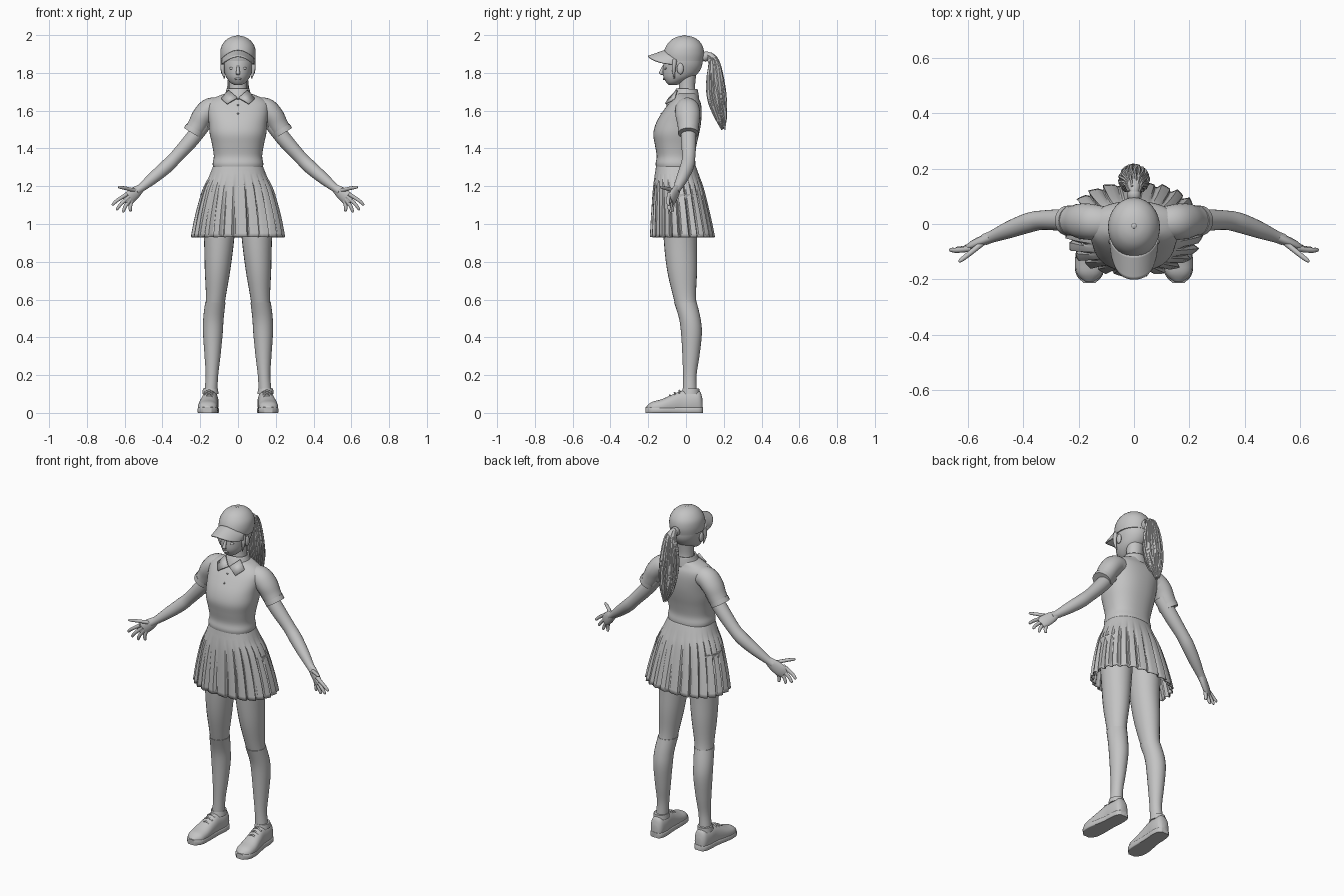
import bpy, bmesh, math, random
from mathutils import Vector, Matrix

if "Cube" in bpy.data.objects:
    bpy.data.objects.remove(bpy.data.objects["Cube"])
random.seed(4)

grey = bpy.data.materials.new("neutral_grey")
grey.use_nodes = True
grey.diffuse_color = (0.55, 0.55, 0.55, 1)
grey.node_tree.nodes["Principled BSDF"].inputs["Base Color"].default_value = grey.diffuse_color
X, Y, Z = Vector((1, 0, 0)), Vector((0, 1, 0)), Vector((0, 0, 1))


def finish(name, bm, mirror=False, shell=0, angle=50):
    """Turn a bmesh into a shaded object, optionally mirrored or thickened."""
    bmesh.ops.recalc_face_normals(bm, faces=bm.faces)
    me = bpy.data.meshes.new(name)
    bm.to_mesh(me)
    bm.free()
    me.materials.append(grey)
    me.shade_smooth()
    me.set_sharp_from_angle(angle=math.radians(angle))
    ob = bpy.data.objects.new(name, me)
    bpy.context.collection.objects.link(ob)
    if shell:
        mod = ob.modifiers.new("thickness", 'SOLIDIFY')
        mod.thickness, mod.offset = shell, 0
    if mirror:
        ob.modifiers.new("mirror", 'MIRROR').use_clip = False
    return ob


def spline(rows, sub=4):
    """Catmull-Rom through rows of numbers."""
    rows = [rows[0]] + list(rows) + [rows[-1]]
    out = []
    for a, b, c, d in zip(rows, rows[1:], rows[2:], rows[3:]):
        for i in range(sub):
            t = i / sub
            out.append([q + t / 2 * (r - p + t * (2 * p - 5 * q + 4 * r - s + t * (3 * (q - r) + s - p)))
                        for p, q, r, s in zip(a, b, c, d)])
    return out + [list(rows[-1])]


def sweep(name, rows, side=X, fixed=None, seg=24, power=2, cap=True, sub=4,
          floor=None, pleat=None, **kw):
    """Skin elliptical rings given as (x, y, z, half_side, half_other)."""
    rows = spline(rows, sub)
    bm, rings = bmesh.new(), []
    for i, (x, y, z, ra, rb) in enumerate(rows):
        ahead, behind = rows[min(i + 1, len(rows) - 1)], rows[max(i - 1, 0)]
        t = fixed or (Vector(ahead[:3]) - Vector(behind[:3])).normalized()
        a = (side - t * side.dot(t)).normalized()
        b = t.cross(a)
        ring = []
        for k in range(seg):
            ang = math.tau * k / seg
            c, s = math.cos(ang), math.sin(ang)
            c = math.copysign(abs(c) ** (2 / power), c)
            s = math.copysign(abs(s) ** (2 / power), s)
            f = 1 + pleat(k, i / (len(rows) - 1)) if pleat else 1
            co = Vector((x, y, z)) + (a * ra * c + b * rb * s) * f
            if floor is not None:
                co.z = max(co.z, floor)
            ring.append(bm.verts.new(co))
        rings.append(ring)
    for lo, hi in zip(rings, rings[1:]):
        for k in range(seg):
            n = (k + 1) % seg
            bm.faces.new((lo[k], lo[n], hi[n], hi[k]))
    if cap:
        bm.faces.new(rings[0])
        bm.faces.new(rings[-1])
    return finish(name, bm, **kw)


def stack(name, rows, **kw):
    """Horizontal rings given as (z, half_width, front_y, back_y)."""
    return sweep(name, [(0, (f + b) / 2, z, w, (b - f) / 2) for z, w, f, b in rows], fixed=Z, **kw)


def tube(name, rows, **kw):
    """Round tube given as (x, y, z, radius)."""
    return sweep(name, [(*r, r[-1]) for r in rows], **kw)


def ball(name, at, size, **kw):
    bm = bmesh.new()
    bmesh.ops.create_uvsphere(bm, u_segments=16, v_segments=10, radius=1,
                              matrix=Matrix.Translation(at) @ Matrix.Diagonal((*size, 1)))
    return finish(name, bm, **kw)


# Head, neck and face
stack("head", [(1.735, .018, -.09, -.05), (1.75, .042, -.105, -.015), (1.78, .064, -.12, .045),
               (1.82, .077, -.122, .078), (1.86, .084, -.118, .088), (1.92, .084, -.108, .085)], seg=32)
stack("neck", [(1.63, .06, -.05, .055), (1.69, .05, -.042, .052), (1.73, .047, -.038, .048),
               (1.8, .05, -.04, .055)])
sweep("nose", [(0, -.116, 1.84, .006, .008), (0, -.128, 1.812, .009, .01), (0, -.133, 1.797, .011, .009),
               (0, -.122, 1.788, .008, .005)], fixed=-Z, seg=12)
ball("lips", (0, -.116, 1.768), (.018, .007, .006))
ball("eyes", (.032, -.107, 1.824), (.015, .008, .007), mirror=True)
ball("ears", (.082, -.03, 1.822), (.01, .018, .03), mirror=True)
tube("side_hair", [(.078, -.06, 1.87, .014), (.082, -.065, 1.82, .01), (.072, -.062, 1.77, .003)],
     seg=10, mirror=True)

# Cap with curved brim
stack("cap_crown", [(1.862, .09, -.117, .09), (1.9, .094, -.12, .096), (1.94, .088, -.106, .089),
                    (1.972, .066, -.081, .066), (1.99, .038, -.05, .036), (1.997, .008, -.018, .004)], seg=40)
ball("cap_button", (0, -.007, 1.995), (.01, .01, .005))
bm = bmesh.new()
bmesh.ops.create_grid(bm, x_segments=24, y_segments=8, size=1)
for v in bm.verts:
    u, w = v.co.x, (v.co.y + 1) / 2
    root = -.012 - .1 * math.sqrt(1 - (.9 * u) ** 2)
    v.co = (.086 * u, root - w * .088 * math.sqrt(max(0, 1 - u ** 4)), 1.917 - .03 * w - .045 * u * u)
finish("cap_brim", bm, shell=.008)

# Ponytail: a core wrapped in loose strands
tail = [(0, .08, 1.872, .016, .016), (0, .118, 1.893, .018, .018), (0, .147, 1.86, .03, .024),
        (0, .154, 1.77, .046, .04), (0, .163, 1.67, .05, .046), (0, .18, 1.58, .036, .032),
        (0, .197, 1.51, .01, .01)]
sweep("ponytail_core", tail, seg=20)
tube("hair_tie", [(0, .088, 1.876, .022), (0, .105, 1.888, .025), (0, .118, 1.89, .022)])
for i in range(22):
    ang = math.tau * i / 22
    path = []
    for x, y, z, ra, rb in tail[1:]:
        a = ang + random.uniform(-.12, .12)
        path.append((x + ra * math.cos(a), y + rb * math.sin(a), z + random.uniform(-.012, .012),
                     .003 + ra * .1))
    path[-1] = (*path[-1][:3], .002)
    tube("ponytail_strand", path, seg=6)

# Shirt with sleeves, collar and buttons
stack("shirt", [(1.295, .13, -.156, .05), (1.32, .134, -.161, .051), (1.36, .128, -.155, .046),
                (1.42, .137, -.165, .056), (1.48, .15, -.173, .07), (1.54, .155, -.156, .08),
                (1.6, .163, -.12, .083), (1.64, .16, -.09, .078), (1.668, .125, -.068, .066),
                (1.69, .07, -.055, .058), (1.698, .04, -.04, .05)], seg=48, power=2.3)
sweep("sleeves", [(.09, .005, 1.61, .055, .055), (.145, .007, 1.608, .064, .06), (.185, .01, 1.572, .065, .057),
                  (.212, .012, 1.525, .057, .053), (.238, .012, 1.483, .053, .05)], side=Y, mirror=True)
tube("sleeve_cuffs", [(.226, .012, 1.503, .0545), (.24, .012, 1.48, .0545)], side=Y, sub=1, mirror=True)
stack("collar_band", [(1.66, .078, -.073, .066), (1.69, .064, -.062, .062), (1.715, .056, -.048, .057)],
      seg=32, cap=False, shell=.008)
bm = bmesh.new()
bm.faces.new([bm.verts.new(p) for p in ((.004, -.088, 1.668), (.05, -.048, 1.708),
                                        (.088, -.062, 1.662), (.058, -.108, 1.636))])
finish("collar_wings", bm, shell=.009, mirror=True)
for z, y in ((1.63, -.1), (1.585, -.131)):
    ball("shirt_button", (0, y, z), (.005, .004, .005))

# Pleated skirt
PLEAT = (.0, .25, .5, .75, 1, -1, -1.2)


def fold(k, t):
    return .042 * (PLEAT[k % len(PLEAT)] - .6) * min(1, max(0, t * 1.4 - .2))


stack("skirt", [(1.312, .127, -.154, .047), (1.25, .152, -.165, .07), (1.18, .186, -.173, .094),
                (1.05, .222, -.181, .125), (.93, .245, -.187, .15)],
      seg=24 * len(PLEAT), power=2.25, cap=False, pleat=fold, shell=.005, angle=30)
stack("waistband", [(1.265, .148, -.165, .066), (1.31, .13, -.158, .05)], seg=48, power=2.25, sub=1)

# Arms and hands
tube("arms", [(.18, .012, 1.53, .04), (.25, .014, 1.442, .04), (.33, .014, 1.353, .035), (.38, .005, 1.303, .036),
              (.45, -.02, 1.243, .031), (.512, -.045, 1.192, .022), (.54, -.056, 1.172, .021)],
     side=Y, mirror=True)
across = Vector((.5, -.3, .8))
sweep("palms", [(.515, -.046, 1.19, .022, .019), (.545, -.058, 1.165, .033, .018),
                (.577, -.072, 1.138, .036, .016), (.598, -.082, 1.12, .03, .011)],
      side=across, seg=16, mirror=True)
fingers = {"index": ((.605, -.09, 1.146), (.668, -.094, 1.1)), "middle": ((.592, -.083, 1.13), (.645, -.09, 1.074)),
           "ring": ((.579, -.076, 1.117), (.61, -.082, 1.062)), "little": ((.565, -.068, 1.11), (.57, -.07, 1.066)),
           "thumb": ((.55, -.07, 1.178), (.634, -.137, 1.196))}
for finger, (root, tip) in fingers.items():
    root, tip = Vector(root), Vector(tip)
    start, mid = root.lerp(tip, -.3), root.lerp(tip, .5) + Vector((.003, -.003, .002))
    tube(finger + "_fingers", [(*start, .011), (*mid, .0095), (*root.lerp(tip, .9), .0075), (*tip, .003)],
         side=across, seg=10, mirror=True)

# Legs with knee socks
sweep("legs", [(.1, -.03, 1.16, .1, .1), (.1, -.03, .93, .081, .089), (.108, -.021, .76, .068, .08),
               (.117, -.008, .62, .053, .061), (.125, .008, .54, .05, .055), (.13, .02, .5, .05, .055)],
      fixed=Z, mirror=True)
sweep("socks", [(.12, -.003, .585, .054, .06), (.13, .02, .5, .054, .057), (.133, .029, .42, .052, .055),
                (.135, .026, .3, .042, .045), (.138, .02, .2, .033, .036), (.143, .02, .12, .034, .037),
                (.148, .02, .04, .034, .04)], fixed=Z, mirror=True)

# Shoes: rows of (y, centre_x, half_width, height), heel to toe
shoe = [(.088, .146, .02, .07), (.072, .146, .037, .116), (.03, .147, .044, .118), (-.02, .15, .043, .118),
        (-.07, .155, .047, .098), (-.13, .16, .052, .072), (-.18, .161, .046, .058), (-.21, .161, .018, .035)]
sweep("shoes", [(x, y, h * .45, w, h * .55) for y, x, w, h in shoe],
      fixed=-Y, power=2.3, floor=.004, mirror=True)
sweep("shoe_soles", [(x, y * 1.02, .013, w + .002, .018) for y, x, w, h in shoe],
      fixed=-Y, power=5, floor=0, mirror=True)
sweep("shoe_collars", [(.146, .024, .1, .043, .048), (.146, .026, .128, .04, .044)],
      fixed=Z, sub=1, mirror=True)
for y, z in ((-.035, .116), (-.06, .105), (-.085, .092)):
    tube("shoe_laces", [(.128, y, z - .012, .004), (.154, y, z + .002, .005), (.18, y, z - .012, .004)],
         side=Y, seg=8, mirror=True)
